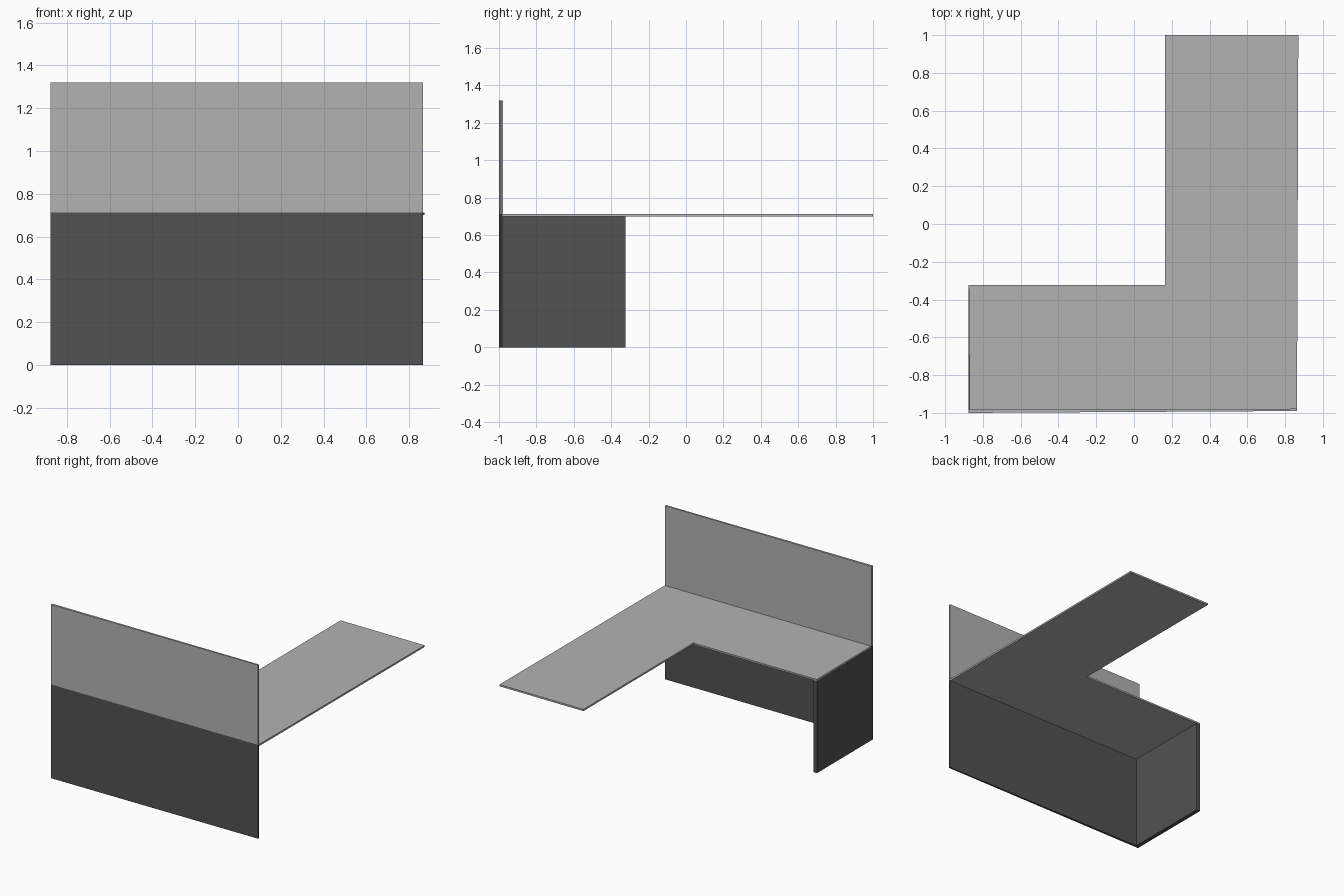
import bpy
import bmesh

if "Cube" in bpy.data.objects:
    bpy.data.objects.remove(bpy.data.objects["Cube"])


def material(name, v):
    m = bpy.data.materials.new(name)
    m.diffuse_color = (v, v, v, 1)
    m.use_nodes = True
    m.node_tree.nodes["Principled BSDF"].inputs["Base Color"].default_value = m.diffuse_color
    return m


light = material("light grey", 0.45)
dark = material("dark grey", 0.085)


def prism(name, outline, z0, z1, mat):
    """Extrude a flat outline (counter-clockwise) from z0 to z1."""
    bm = bmesh.new()
    face = bm.faces.new([bm.verts.new((x, y, z0)) for x, y in outline])
    top = bmesh.ops.extrude_face_region(bm, geom=[face])["geom"]
    for v in top:
        if isinstance(v, bmesh.types.BMVert):
            v.co.z = z1
    bmesh.ops.recalc_face_normals(bm, faces=bm.faces)
    mesh = bpy.data.meshes.new(name)
    bm.to_mesh(mesh)
    bm.free()
    mesh.materials.append(mat)
    obj = bpy.data.objects.new(name, mesh)
    bpy.context.collection.objects.link(obj)
    return obj


# L-shaped worktop, very slightly out of square
prism("desk_top", [(-0.87, -0.985), (0.863, -0.98), (0.87, 1.0), (0.163, 1.0),
                   (0.163, -0.322), (-0.875, -0.322)], 0.70, 0.713, light)

# Front panel: dark modesty board below, light privacy screen above
panel = [(-0.875, -1.0), (0.863, -0.99), (0.863, -0.978), (-0.875, -0.982)]
prism("modesty_panel", panel, 0.0, 0.713, dark)
prism("privacy_screen", panel, 0.713, 1.32, light)

# Left end panel carrying the short arm
prism("end_panel", [(-0.875, -0.982), (-0.845, -0.982),
                    (-0.845, -0.324), (-0.875, -0.324)], 0.0, 0.70, dark)
